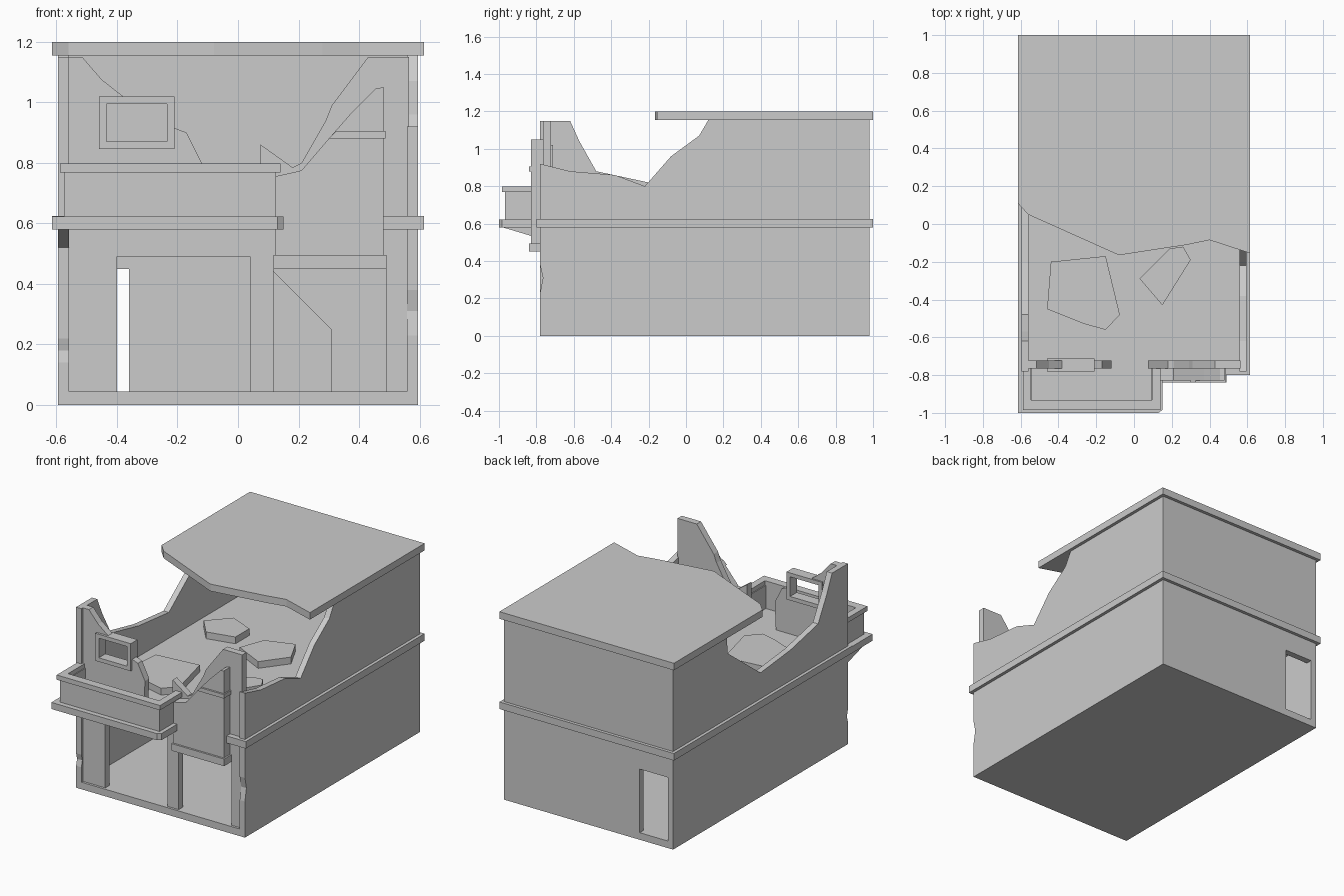
import bpy, bmesh


def prism(name, pts, axis, lo, hi):
    """Extrude a 2D profile along an axis: x uses (y,z), y uses (x,z), z uses (x,y)."""
    def place(p, d):
        return {'x': (d, p[0], p[1]), 'y': (p[0], d, p[1]), 'z': (p[0], p[1], d)}[axis]
    bm = bmesh.new()
    a = [bm.verts.new(place(p, lo)) for p in pts]
    b = [bm.verts.new(place(p, hi)) for p in pts]
    bm.faces.new(a)
    bm.faces.new(b[::-1])
    n = len(pts)
    for i in range(n):
        j = (i + 1) % n
        bm.faces.new((a[j], a[i], b[i], b[j]))
    bmesh.ops.recalc_face_normals(bm, faces=bm.faces)
    me = bpy.data.meshes.new(name)
    bm.to_mesh(me)
    bm.free()
    ob = bpy.data.objects.new(name, me)
    bpy.context.collection.objects.link(ob)
    return ob


def box(name, x0, x1, y0, y1, z0, z1):
    return prism(name, [(x0, y0), (x1, y0), (x1, y1), (x0, y1)], 'z', z0, z1)


# Floors and the band around the building
box("ground_floor", -.595, .595, -.78, .98, 0, .045)
box("upper_floor_band", -.615, .615, -.8, 1, .58, .625)

# Broken side walls
prism("right_wall", [(.98, 0), (-.78, 0), (-.78, .23), (-.765, .31), (-.78, .38),
                     (-.78, .92), (-.62, .88), (-.38, .86), (-.22, .80), (-.08, .96),
                     (.07, 1.07), (.12, 1.155), (.98, 1.155)], 'x', .558, .595)
prism("left_wall", [(.98, 0), (-.78, 0), (-.78, .14), (-.77, .18), (-.78, .22),
                    (-.78, 1.15), (-.62, 1.15), (-.57, 1.04), (-.48, .88), (-.2, .82),
                    (.1, .79), (.43, 1.04), (.44, 1.155), (.98, 1.155)], 'x', -.595, -.558)

# Back wall with a doorway
prism("back_wall", [(-.56, 0), (-.56, .045), (-.36, .045), (-.36, 0), (.56, 0), (.56, 1.155),
                    (-.56, 1.155), (-.56, .45), (-.36, .45), (-.36, .045), (-.56, .045)][3:10],
      'y', .94, .98)

# Ground floor front: piers and lintels
for i, (x0, x1) in enumerate([(-.56, -.40), (.04, .118), (.49, .56)]):
    box(f"front_pier_{i}", x0, x1, -.765, -.72, .045, .58)
box("lintel_left", -.40, .04, -.765, -.72, .49, .58)
box("lintel_right", .118, .49, -.765, -.72, .45, .58)
prism("inner_partition", [(.08, .045), (.31, .045), (.31, .25), (.12, .44), (.08, .45)],
      'y', .40, .43)

# Upper front wall remains
prism("front_wall_sill", [(-.56, .62), (-.128, .62), (-.12, .80), (-.17, .90), (-.21, .915),
                          (-.23, .86), (-.44, .86)], 'y', -.765, -.722)
prism("front_wall_left", [(-.56, .62), (-.44, .86), (-.44, 1.02), (-.38, 1.02), (-.45, 1.075),
                          (-.515, 1.15), (-.56, 1.15)], 'y', -.765, -.722)
prism("front_wall_right", [(.075, .62), (.565, .62), (.565, 1.15), (.43, 1.15), (.31, .99),
                           (.29, .94), (.21, .80), (.18, .785), (.075, .86)], 'y', -.765, -.722)

# Window frame
x0, x1, z0, z1, t = -.46, -.21, .845, 1.02, .025
for n, b in {"bottom": (x0, x1, z0, z0 + t), "top": (x0, x1, z1 - t, z1),
             "left": (x0, x0 + t, z0 + t, z1 - t), "right": (x1 - t, x1, z0 + t, z1 - t)}.items():
    box(f"window_{n}", b[0], b[1], -.78, -.712, b[2], b[3])

# Balcony: slab, three parapet sides with caps, bracket
prism("balcony_slab", [(-.615, -.78), (-.615, -1), (.13, -1), (.15, -.985), (.15, -.78)],
      'z', .58, .622)


def u_shape(xl, xr, yf, il, ir, iy):
    return [(xl, -.765), (xl, yf), (xr, yf), (xr, -.765),
            (ir, -.765), (ir, iy), (il, iy), (il, -.765)]


prism("balcony_parapet", u_shape(-.575, .125, -.968, -.54, .09, -.933), 'z', .62, .77)
prism("balcony_cap", u_shape(-.588, .14, -.985, -.545, .096, -.932), 'z', .768, .798)
prism("balcony_bracket", [(-.78, .52), (-.83, .535), (-.98, .58), (-.78, .58)],
      'x', -.595, -.558)

# Broken projecting bay with ledges
prism("bay_panel", [(.122, .49), (.48, .49), (.48, 1.05), (.455, 1.045), (.37, .96),
                    (.30, .88), (.21, .775), (.122, .755)], 'y', -.828, -.76)
box("bay_lower_ledge", .118, .49, -.84, -.76, .45, .495)
prism("bay_upper_ledge", [(.30, .88), (.488, .88), (.488, .905), (.325, .905)], 'y', -.84, -.76)

# Broken roof slab
prism("roof_slab", [(-.615, 1), (-.615, .11), (-.56, .05), (-.08, -.165), (.28, -.11),
                    (.40, -.085), (.615, -.155), (.615, 1)], 'z', 1.155, 1.2)

# Fallen roof chunks on the upper floor
chunks = [
    [(-.44, -.2), (-.15, -.17), (-.075, -.48), (-.15, -.56), (-.26, -.53), (-.46, -.45)],
    [(.03, -.29), (.19, -.13), (.26, -.12), (.30, -.19), (.15, -.43)],
    [(-.48, .34), (-.38, .22), (-.20, .26), (-.20, .40), (-.36, .47)],
    [(-.10, .16), (.10, .06), (.22, .22), (.14, .38), (-.04, .32)],
]
for i, c in enumerate(chunks):
    prism(f"rubble_{i}", c, 'z', .62, .668)

# Wall strips around the rear doorway
bpy.data.objects.remove(bpy.data.objects["back_wall"])
prism("back_wall", [(-.56, .45), (-.36, .45), (-.36, 0), (.56, 0), (.56, 1.155), (-.56, 1.155)],
      'y', .94, .98)
